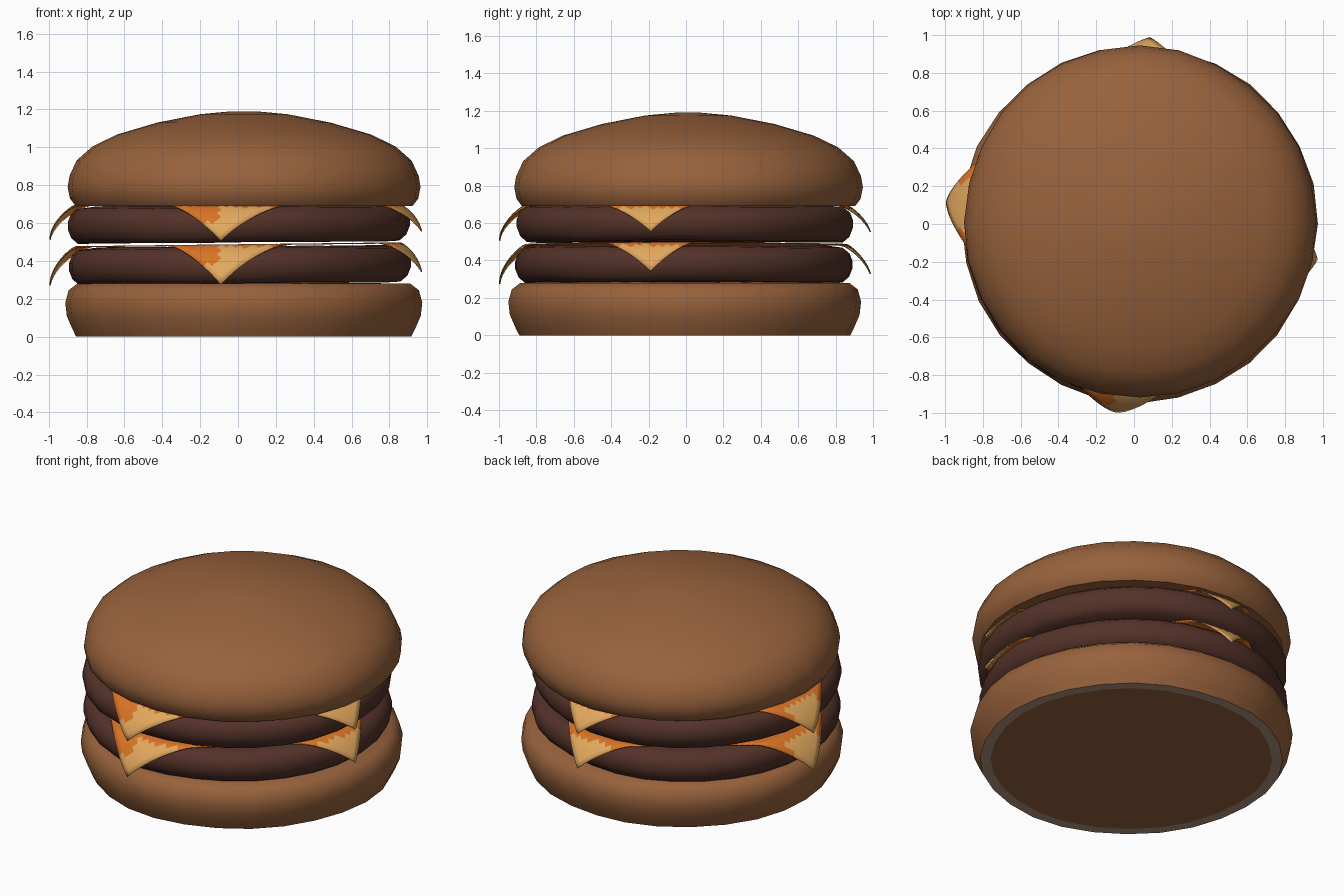
import bpy, bmesh, math
from mathutils import Vector

if "Cube" in bpy.data.objects:
    bpy.data.objects.remove(bpy.data.objects["Cube"])


def srgb(r, g, b):
    f = lambda c: c / 12.92 if c <= 0.04045 else ((c + 0.055) / 1.055) ** 2.4
    return (f(r / 255), f(g / 255), f(b / 255), 1)


def material(name, rgb):
    m = bpy.data.materials.new(name)
    m.diffuse_color = srgb(*rgb)
    m.use_nodes = True
    m.node_tree.nodes["Principled BSDF"].inputs["Base Color"].default_value = m.diffuse_color
    return m


BUN = material("toasted bun brown", (152, 98, 60))
RIM = material("pale bun rim", (178, 150, 128))
MEAT = material("patty dark brown", (84, 50, 41))
CHEESE = material("pale cheese", (226, 168, 94))
ORANGE = material("orange cheese", (218, 116, 38))


def finish(bm, name, mats, angle=50):
    bmesh.ops.recalc_face_normals(bm, faces=bm.faces[:])
    me = bpy.data.meshes.new(name)
    bm.to_mesh(me)
    bm.free()
    ob = bpy.data.objects.new(name, me)
    bpy.context.collection.objects.link(ob)
    for m in mats:
        me.materials.append(m)
    me.polygons.foreach_set("use_smooth", [True] * len(me.polygons))
    me.set_sharp_from_angle(angle=math.radians(angle))
    return ob


def lathe(name, profile, centre, mats, sides=28, wob=0.006, phase=0.0, sag=0.0):
    """Spin (radius, z) points into a closed, slightly uneven round body."""
    bm = bmesh.new()
    rings = []
    for r, z in profile:
        ring = []
        for i in range(sides):
            a = 2 * math.pi * i / sides
            k = 1 + wob * math.sin(3 * a + phase) + wob * 0.6 * math.sin(7 * a + 2 * phase)
            dz = sag * (math.cos(a) + 0.5 * math.sin(5 * a + phase)) * r
            ring.append(bm.verts.new((centre[0] + r * k * math.cos(a),
                                      centre[1] + r * k * math.sin(a), z + dz)))
        rings.append(ring)
    for lo, hi in zip(rings, rings[1:]):
        for i in range(sides):
            j = (i + 1) % sides
            bm.faces.new((lo[i], lo[j], hi[j], hi[i]))
    bm.faces.new(rings[0][::-1])
    bm.faces.new(rings[-1])
    if len(mats) > 1:  # pale ring around the flat underside
        for f in bm.faces:
            if len(f.verts) == 4 and all(v.co.z < 0.001 for v in f.verts):
                f.material_index = 1
    return finish(bm, name, mats)


# Buns
lathe("bottom_bun", [(0.823, 0), (0.885, 0), (0.905, 0.04), (0.935, 0.11), (0.943, 0.18),
                     (0.925, 0.245), (0.88, 0.28), (0.5, 0.285)],
      (0.025, 0), [BUN, RIM], phase=0.5)
lathe("top_bun", [(0.6, 0.70), (0.89, 0.69), (0.92, 0.73), (0.932, 0.79), (0.922, 0.85),
                  (0.885, 0.93), (0.80, 1.005), (0.67, 1.068), (0.46, 1.13),
                  (0.23, 1.175), (0.07, 1.19)],
      (0.03, 0.01), [BUN], wob=0.005, phase=2.0)

# Patties
PATTY = [(0.6, 0.0), (0.85, 0.0), (0.885, 0.03), (0.903, 0.075), (0.903, 0.115),
         (0.888, 0.155), (0.855, 0.182), (0.78, 0.192), (0.5, 0.192)]
for name, z, ph in (("lower_patty", 0.283, 1.0), ("upper_patty", 0.50, 2.2)):
    lathe(name, [(r, z + h) for r, h in PATTY], (0.003, -0.01), [MEAT],
          sides=30, wob=0.006, phase=ph, sag=0.008)


# Cheese slices: flat squares whose four corners bend down over the patty
def cheese(name, z0, droop, tilt):
    front, left = Vector((-0.10, -1.10)), Vector((-1.09, 0.13))
    back, right = Vector((0.09, 1.05)), Vector((1.03, -0.20))
    n = 44
    bm = bmesh.new()
    flat = {}
    grid = []
    for i in range(n + 1):
        row = []
        for j in range(n + 1):
            u, v = i / n, j / n
            p = front.lerp(right, u).lerp(left.lerp(back, u), v)
            s = p.length
            t = max(0, (s - 0.86) / 0.24)
            R = min(s, 0.86) + 0.14 * (1 - max(0, 1 - t) ** 1.6)
            q = p * (R / s) if s > 1e-6 else p
            vert = bm.verts.new((q.x, q.y, z0 + tilt * q.x - droop * t ** 1.2))
            flat[vert] = p
            row.append(vert)
        grid.append(row)
    for i in range(n):
        for j in range(n):
            f = bm.faces.new((grid[i][j], grid[i + 1][j], grid[i + 1][j + 1], grid[i][j + 1]))
            p = sum((flat[v] for v in f.verts), Vector((0, 0))) / 4
            s = p.length
            is_front = p.y < -0.7
            is_left = p.x < -0.7
            is_right = p.x > 0.7
            orange = (s < 0.885
                      or (is_front and p.x < -0.10 and s < 0.985)
                      or (is_left and abs(p.y - 0.10) > 0.13 and s < 0.99)
                      or (is_right and p.y > -0.02))
            f.material_index = 1 if orange else 0
    ob = finish(bm, name, [CHEESE, ORANGE])
    sol = ob.modifiers.new("thickness", "SOLIDIFY")
    sol.thickness = 0.006
    sol.offset = 0


cheese("lower_cheese", 0.485, 0.205, 0.012)
cheese("upper_cheese", 0.695, 0.185, 0.0)
